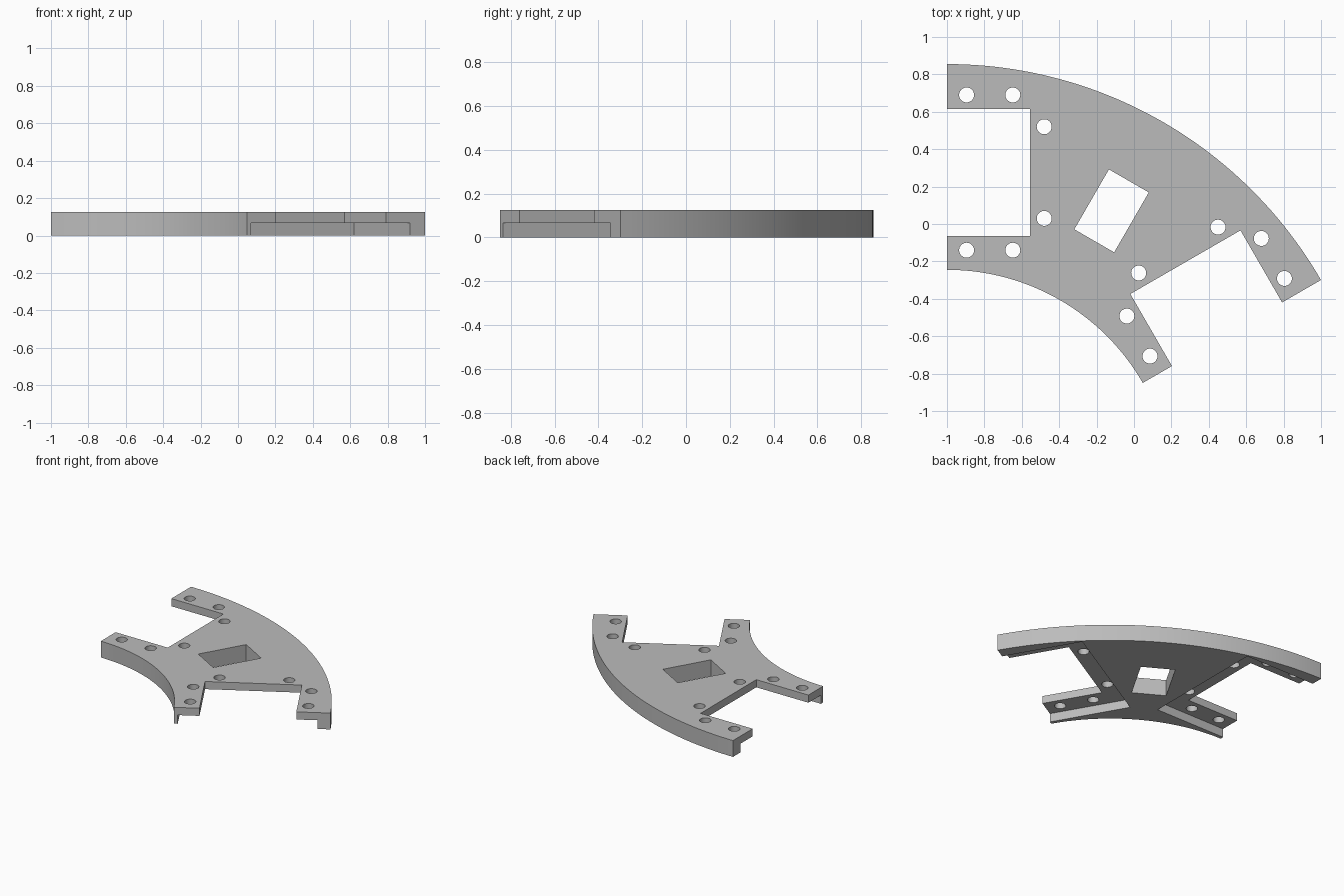
import bpy, bmesh
from math import sin, cos, pi, radians
from mathutils import Vector

cube = bpy.data.objects.get("Cube")
if cube:
    bpy.data.objects.remove(cube, do_unlink=True)

CX, CY = -1.0, -1.454            # centre of both arcs
R_OUT, R_IN = 2.309, 1.209
SPAN = radians(60)
THICK, RECESS = 0.126, 0.067
OVER = 0.1                       # cutter overshoot

grey = bpy.data.materials.new("plain grey")
grey.use_nodes = True
grey.diffuse_color = (0.5, 0.5, 0.5, 1)
grey.node_tree.nodes["Principled BSDF"].inputs["Base Color"].default_value = (0.5, 0.5, 0.5, 1)


def place(t, r, side):
    """Distance t in from an end face, r out from the arc centre; side 1 is the mirrored end."""
    p = Vector((t, r))
    if side:
        axis = Vector((sin(SPAN / 2), cos(SPAN / 2)))
        p = 2 * p.dot(axis) * axis - p
    return (CX + p.x, CY + p.y)


def prism(name, outlines, z0, z1):
    bm = bmesh.new()
    for pts in outlines:
        low = bm.faces.new([bm.verts.new((x, y, z0)) for x, y in pts])
        ext = bmesh.ops.extrude_face_region(bm, geom=[low])["geom"]
        bmesh.ops.translate(bm, vec=(0, 0, z1 - z0),
                            verts=[g for g in ext if isinstance(g, bmesh.types.BMVert)])
    bmesh.ops.recalc_face_normals(bm, faces=bm.faces)
    mesh = bpy.data.meshes.new(name)
    bm.to_mesh(mesh)
    bm.free()
    obj = bpy.data.objects.new(name, mesh)
    mesh.materials.append(grey)
    bpy.context.collection.objects.link(obj)
    return obj


def box(t0, t1, r0, r1, side):
    return [place(t, r, side) for t, r in ((t0, r0), (t1, r0), (t1, r1), (t0, r1))]


def circle(t, r, side, radius=0.04, n=32):
    x, y = place(t, r, side)
    return [(x + radius * cos(2 * pi * i / n), y + radius * sin(2 * pi * i / n)) for i in range(n)]


def arc(radius, n=48):
    return [(CX + radius * sin(SPAN * i / n), CY + radius * cos(SPAN * i / n)) for i in range(n + 1)]


# Curved plate with an open notch in each end
NOTCH = ((0.445, 1.389), (0.445, 2.069))
left_notch = [place(0, 1.389, 0), *[place(t, r, 0) for t, r in NOTCH], place(0, 2.069, 0)]
right_notch = [place(0, 2.069, 1), *[place(t, r, 1) for t, r in reversed(NOTCH)], place(0, 1.389, 1)]
plate = prism("bracket_plate", [arc(R_OUT) + right_notch + arc(R_IN)[::-1] + left_notch], 0, THICK)

# Tilted rectangular window on the centre line
axis = Vector((sin(SPAN / 2), cos(SPAN / 2)))
across = Vector((axis.y, -axis.x))
mid = Vector((CX, CY)) + axis * 1.76
window = [tuple(mid + axis * a * 0.185 + across * b * 0.123)
          for a, b in ((-1, -1), (-1, 1), (1, 1), (1, -1))]

# Bolt holes around each notch, and the shallow recess under each end
HOLES = ((0.105, 2.144), (0.352, 2.144), (0.52, 1.974), (0.52, 1.484), (0.352, 1.314), (0.105, 1.314))
cutters = [
    prism("window_cutter", [window], -OVER, THICK + OVER),
    prism("hole_cutter", [circle(t, r, s) for s in (0, 1) for t, r in HOLES], -OVER, THICK + OVER),
    prism("recess_cutter", [box(-OVER, 0.6, 1.236, 2.217, s) for s in (0, 1)], -OVER, RECESS),
]
for cutter in cutters:
    mod = plate.modifiers.new(cutter.name, "BOOLEAN")
    mod.operation = "DIFFERENCE"
    mod.solver = "EXACT"
    mod.object = cutter
    cutter.hide_render = True

# Bake the cuts, drop the cutters, smooth the curved walls
bpy.context.view_layer.objects.active = plate
plate.select_set(True)
for mod in list(plate.modifiers):
    bpy.ops.object.modifier_apply(modifier=mod.name)
for cutter in cutters:
    bpy.data.objects.remove(cutter, do_unlink=True)
bpy.ops.object.shade_smooth_by_angle(angle=radians(30))
